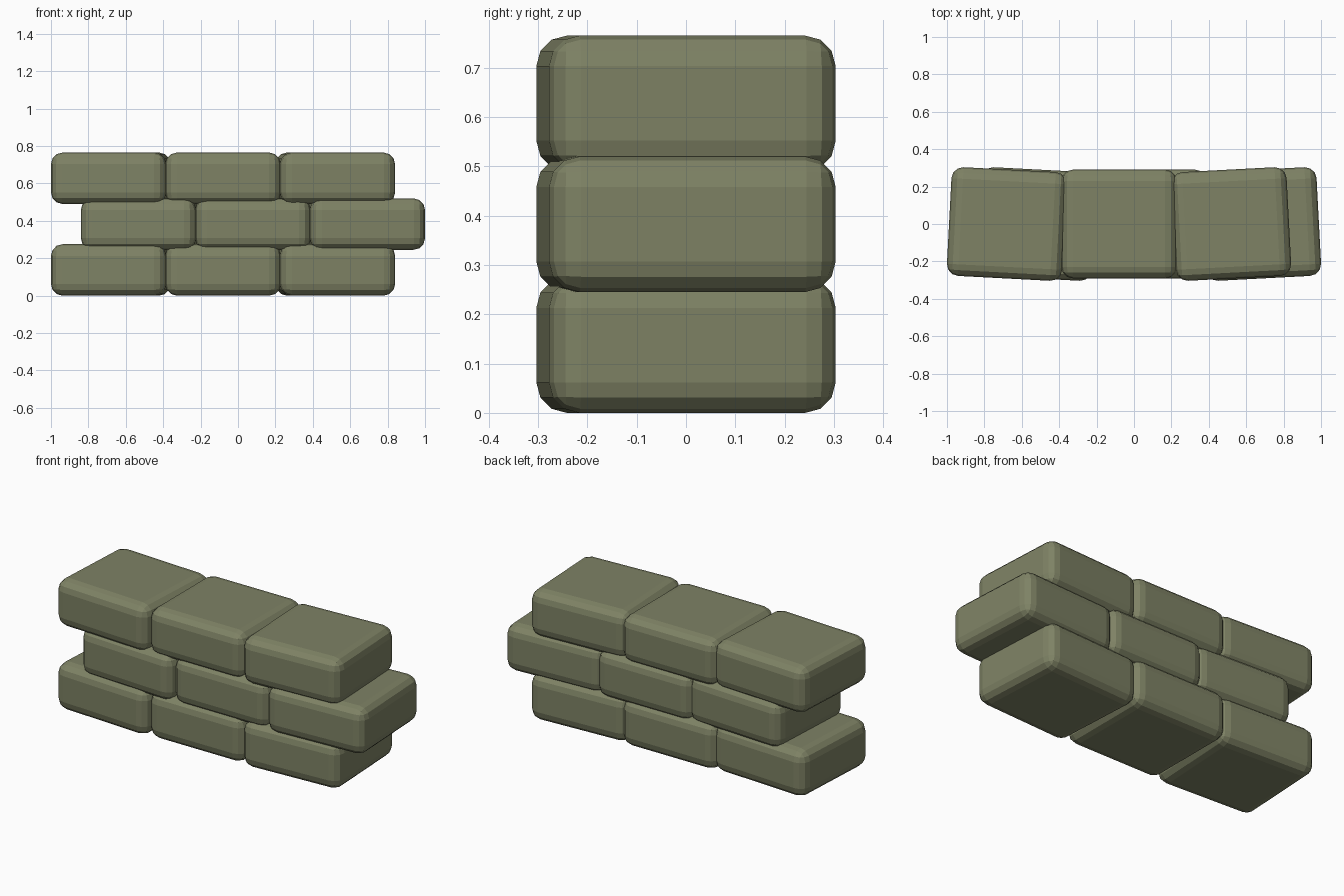
import bpy, bmesh, math

if "Cube" in bpy.data.objects:
    bpy.data.objects.remove(bpy.data.objects["Cube"])

# Bag dimensions and stacking
LENGTH, DEPTH, HEIGHT = 0.617, 0.582, 0.275
BEVEL = 0.062
SPACING = 0.60
ROW_STEP = 0.245
ROW_SHIFT = 0.08
YAW = math.radians(3)

fabric = bpy.data.materials.new("olive_fabric")
fabric.diffuse_color = (0.21, 0.225, 0.13, 1)
fabric.use_nodes = True
fabric.node_tree.nodes["Principled BSDF"].inputs["Base Color"].default_value = fabric.diffuse_color


def add_bag(name, x, z, yaw):
    """One plump sandbag: a box with all edges rounded in three facets."""
    bm = bmesh.new()
    bmesh.ops.create_cube(bm, size=1)
    bmesh.ops.scale(bm, vec=(LENGTH, DEPTH, HEIGHT), verts=bm.verts)
    bmesh.ops.bevel(bm, geom=bm.edges[:], offset=BEVEL, offset_type='OFFSET',
                    segments=3, profile=0.5, affect='EDGES')
    mesh = bpy.data.meshes.new(name)
    bm.to_mesh(mesh)
    bm.free()
    mesh.materials.append(fabric)
    bag = bpy.data.objects.new(name, mesh)
    bag.location = (x, 0, z)
    bag.rotation_euler.z = yaw
    bpy.context.collection.objects.link(bag)


# Three staggered rows; the end bags are turned slightly inwards
for row in range(3):
    shift = ROW_SHIFT if row % 2 else -ROW_SHIFT
    for col in (-1, 0, 1):
        add_bag(f"sandbag_row{row + 1}_{col + 2}",
                shift + col * SPACING,
                HEIGHT / 2 + row * ROW_STEP,
                col * YAW)
